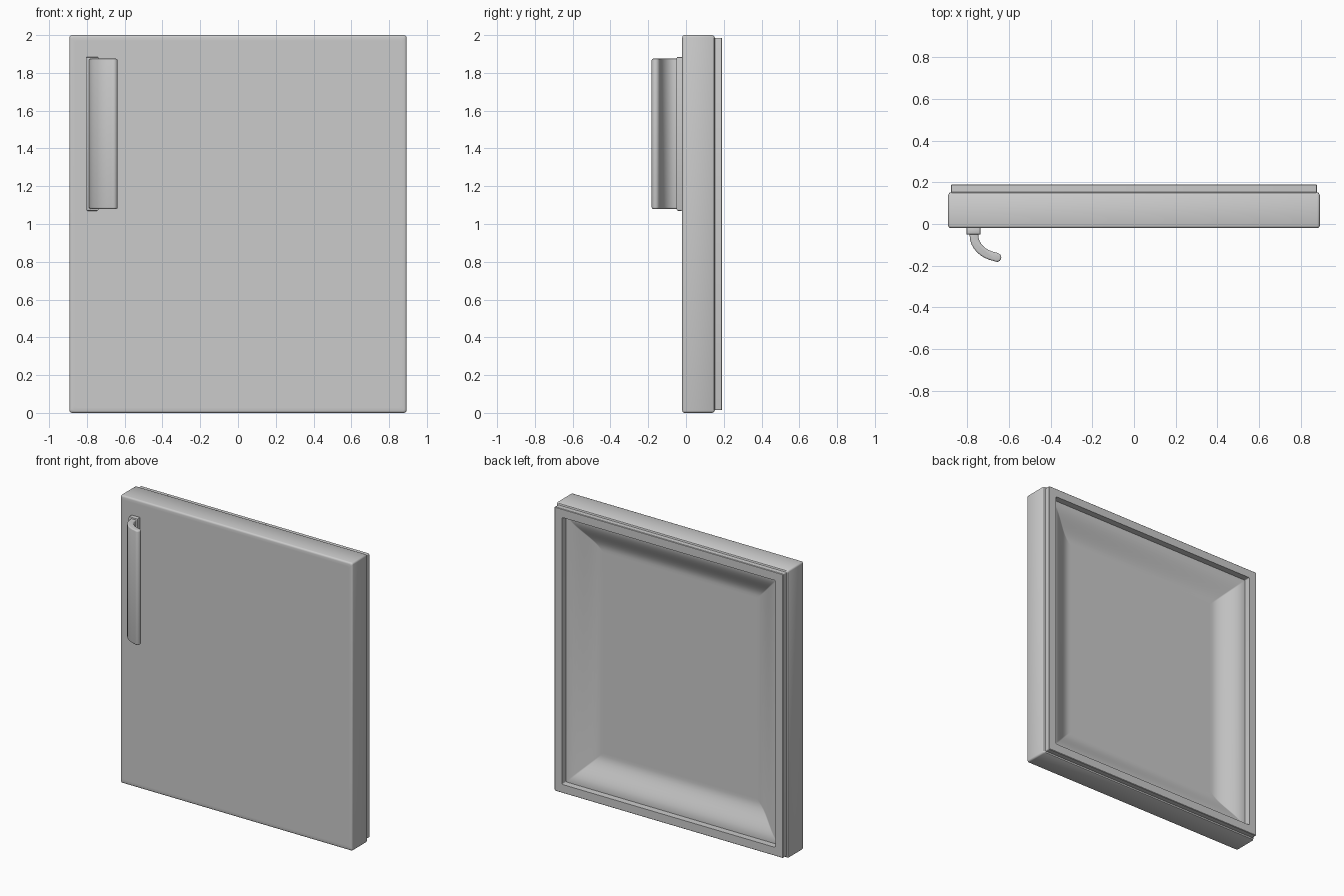
import bpy
import bmesh
from math import cos, sin, pi
from mathutils import Vector

cube = bpy.data.objects.get("Cube")
if cube:
    bpy.data.objects.remove(cube, do_unlink=True)

grey = bpy.data.materials.new("light grey")
grey.use_nodes = True
colour = (0.6, 0.6, 0.6, 1)
grey.diffuse_color = colour
grey.node_tree.nodes["Principled BSDF"].inputs["Base Color"].default_value = colour

HALF_W, HALF_H = 0.892, 1.0


def finish(name, bm, angle=35, flip_check=True):
    if flip_check:
        bmesh.ops.recalc_face_normals(bm, faces=bm.faces)
    mesh = bpy.data.meshes.new(name)
    bm.to_mesh(mesh)
    bm.free()
    mesh.materials.append(grey)
    obj = bpy.data.objects.new(name, mesh)
    bpy.context.collection.objects.link(obj)
    bpy.ops.object.select_all(action='DESELECT')
    obj.select_set(True)
    bpy.context.view_layer.objects.active = obj
    bpy.ops.object.shade_smooth_by_angle(angle=angle * pi / 180)
    return obj


def ring(bm, inset, y, radius):
    """Rounded rectangle parallel to the door face."""
    w, h = HALF_W - inset, HALF_H - inset
    verts = []
    for q, (sx, sz) in enumerate([(1, 1), (-1, 1), (-1, -1), (1, -1)]):
        for k in range(4):
            a = (q + k / 3) * pi / 2
            x = sx * (w - radius) + radius * cos(a)
            z = sz * (h - radius) + radius * sin(a)
            verts.append(bm.verts.new((x, y, z + HALF_H)))
    return verts


def loft(name, profile, radius, cap_first=False, cap_last=False):
    """Join rectangles given as (inset, y), ordered from front to back."""
    bm = bmesh.new()
    rings = [ring(bm, i, y, radius) for i, y in profile]
    for a, b in zip(rings, rings[1:]):
        n = len(a)
        for i in range(n):
            j = (i + 1) % n
            bm.faces.new((a[i], b[i], b[j], a[j]))
    if cap_first:
        bm.faces.new(rings[0])
    if cap_last:
        bm.faces.new(rings[-1][::-1])
    return finish(name, bm, flip_check=False)


# Outer slab with softened edges, open behind the liner
FRONT, SLAB_BACK, REAR = -0.02, 0.14, 0.19
B = 0.012
slab = [(0.03, FRONT)]
slab += [(B - B * sin(t * pi / 6), FRONT + B - B * cos(t * pi / 6)) for t in range(4)]
slab += [(0, SLAB_BACK), (0.005, SLAB_BACK + 0.009), (0.016, SLAB_BACK + 0.014)]
loft("door_slab", slab, 0.012, cap_first=True)

# Seal frame around the back, with an inner step down to the liner
RIM, LINER_Y = 0.073, 0.145
seal = [(0.014, SLAB_BACK), (0.014, REAR - 0.003), (0.017, REAR),
        (RIM, REAR), (RIM, LINER_Y)]
loft("door_seal", seal, 0.006)

# Dished inner liner with an S-shaped slope
SLOPE, DEPTH, STEPS = 0.2, 0.08, 10
liner = [(RIM, LINER_Y)]
for s in range(STEPS + 1):
    t = s / STEPS
    liner.append((RIM + 0.01 + SLOPE * t, LINER_Y - DEPTH * t * t * (3 - 2 * t)))
liner.append((RIM + SLOPE + 0.03, LINER_Y - DEPTH))
loft("door_liner", liner, 0.006, cap_last=True)


def extrude_plan(name, outline, z0, z1, bevel, segments):
    """Extrude a plan outline upward and soften the two ends."""
    bm = bmesh.new()
    low = bm.faces.new([bm.verts.new((x, y, z0)) for x, y in outline])
    up = bmesh.ops.extrude_face_region(bm, geom=[low])
    top = [v for v in up["geom"] if isinstance(v, bmesh.types.BMVert)]
    bmesh.ops.translate(bm, verts=top, vec=(0, 0, z1 - z0))
    ends = [e for e in bm.edges if abs(e.verts[0].co.z - e.verts[1].co.z) < 1e-5]
    bmesh.ops.bevel(bm, geom=ends, offset=bevel, segments=segments,
                    profile=0.5, affect='EDGES')
    return finish(name, bm)


# Handle mounting strip
extrude_plan("handle_base", [(-0.805, -0.05), (-0.738, -0.05),
                             (-0.738, -0.015), (-0.805, -0.015)],
             1.07, 1.885, 0.008, 2)

# Curved grip: a constant-thickness blade following a quarter arc, round tip
THICK = 0.021
path = [Vector((-0.768, -0.04))]
for k in range(9):
    a = pi + k / 8 * 0.43 * pi
    path.append(Vector((-0.638 + 0.13 * cos(a), -0.055 + 0.105 * sin(a))))
path.append(Vector((-0.658, -0.161)))
left, right = [], []
for i, p in enumerate(path):
    d = (path[min(i + 1, len(path) - 1)] - path[max(i - 1, 0)]).normalized()
    n = Vector((-d.y, d.x))
    left.append(p + n * THICK)
    right.append(p - n * THICK)
tip = [path[-1] + n * THICK * cos(k * pi / 6) + d * THICK * sin(k * pi / 6)
       for k in range(1, 6)]
extrude_plan("handle_grip", left + tip + right[::-1], 1.08, 1.875, 0.008, 3)
